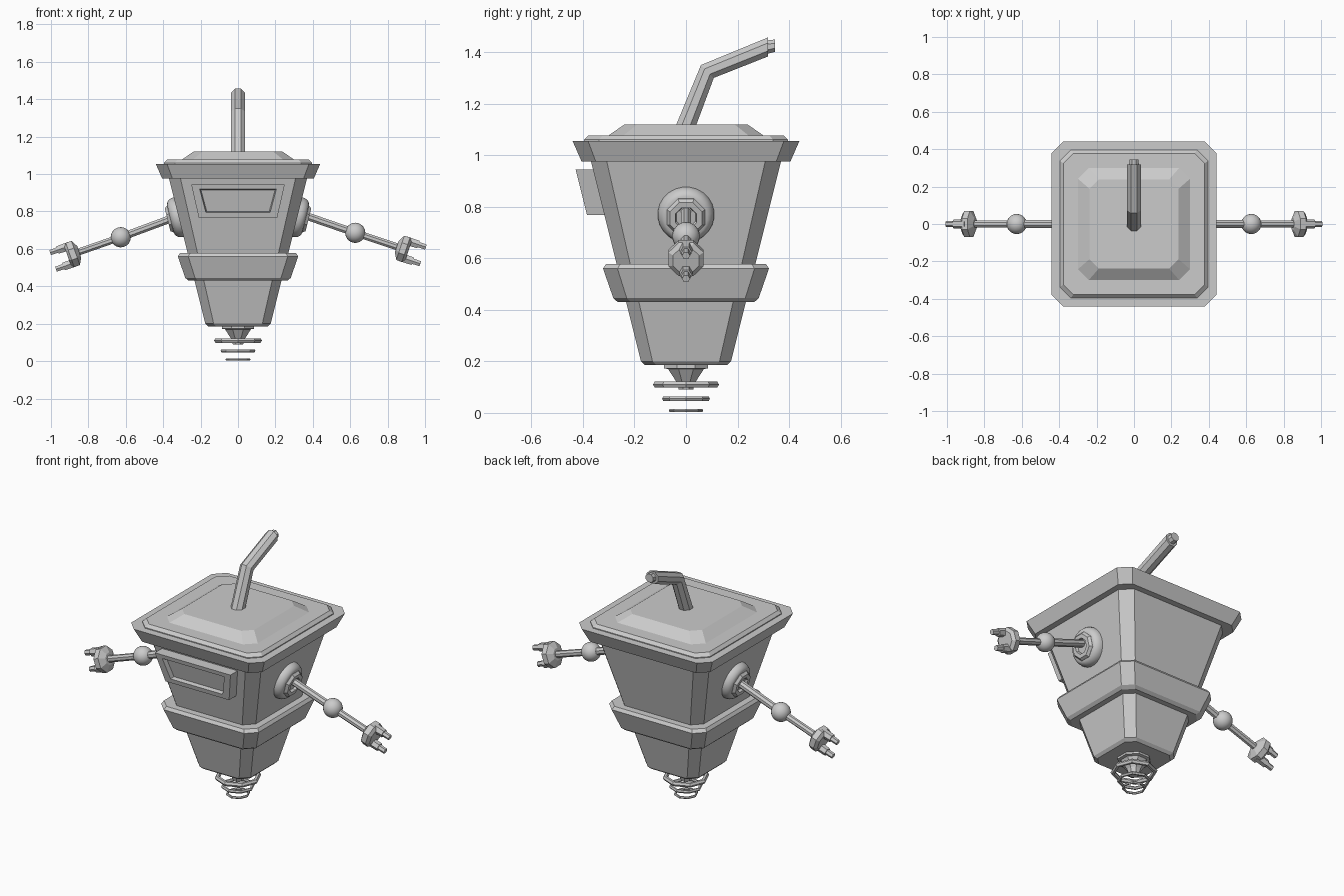
import bpy, math
from mathutils import Vector

if "Cube" in bpy.data.objects:
    bpy.data.objects.remove(bpy.data.objects["Cube"])


def make(name, verts, faces, smooth=False):
    me = bpy.data.meshes.new(name)
    me.from_pydata([tuple(v) for v in verts], [], faces)
    ob = bpy.data.objects.new(name, me)
    bpy.context.collection.objects.link(ob)
    bpy.context.view_layer.objects.active = ob
    ob.select_set(True)
    bpy.ops.object.mode_set(mode='EDIT')
    bpy.ops.mesh.select_all(action='SELECT')
    bpy.ops.mesh.normals_make_consistent(inside=False)
    bpy.ops.object.mode_set(mode='OBJECT')
    if smooth:
        bpy.ops.object.shade_smooth_by_angle(angle=math.radians(40))
    ob.select_set(False)
    return ob


def loft(name, rings, smooth=False):
    n = len(rings[0])
    faces = [(k * n + i, k * n + (i + 1) % n, (k + 1) * n + (i + 1) % n, (k + 1) * n + i)
             for k in range(len(rings) - 1) for i in range(n)]
    faces += [tuple(range(n)), tuple(range((len(rings) - 1) * n, len(rings) * n))]
    return make(name, [v for r in rings for v in r], faces, smooth)


def cut_square(h, c, z):
    a = h - c
    return [(h, -a, z), (h, a, z), (a, h, z), (-a, h, z),
            (-h, a, z), (-h, -a, z), (-a, -h, z), (a, -h, z)]


def boxes(name, sections):
    return loft(name, [cut_square(*s) for s in sections])


def lathe(name, origin, axis, profile, n=8, smooth=False, turn=0.5):
    # profile is (distance along axis, radius)
    w = Vector(axis).normalized()
    u = Vector((0, 1, 0)) if abs(w.y) < 0.9 else Vector((1, 0, 0))
    u = (u - w * u.dot(w)).normalized()
    v = w.cross(u)
    o = Vector(origin)
    ang = [2 * math.pi * (i + turn) / n for i in range(n)]
    return loft(name, [[o + w * t + (u * math.cos(a) + v * math.sin(a)) * r for a in ang]
                       for t, r in profile], smooth)


# Tapered cup, waist band and lid
boxes("cup_body", [(.16, .045, .185), (.175, .045, .2), (.375, .062, 1.0)])
boxes("waist_band", [(.23, .05, .43), (.265, .05, .43), (.282, .052, .445),
                     (.322, .056, .56), (.31, .055, .578), (.26, .05, .578)])
boxes("lid_rim", [(.34, .05, .975), (.405, .055, .975), (.44, .06, 1.055), (.37, .055, 1.055)])
boxes("lid_step", [(.395, .057, 1.04), (.395, .057, 1.06), (.378, .055, 1.077), (.3, .055, 1.077)])
boxes("lid_dome", [(.302, .058, 1.07), (.3, .058, 1.077), (.238, .05, 1.12)])

# Bent drinking straw, mitred at the bend
def straw_ring(y, z, ay, az, r=.04):
    return [(r * math.cos(a), y + ay * math.sin(a), z + az * math.sin(a))
            for a in [math.pi * (i + .5) / 4 for i in range(8)]]


loft("straw", [straw_ring(-.01, 1.09, -.043, 0), straw_ring(.083, 1.325, -.027, .027),
               straw_ring(.318, 1.42, 0, .04), straw_ring(.318, 1.42, 0, .028, .028),
               straw_ring(.346, 1.425, 0, .026, .026)])

# Framed front panel with recessed face
def quad(wt, zt, wb, zb, out):
    return [(x, -(.175 + .25 * (z - .2) + out), z)
            for x, z in ((-wt, zt), (wt, zt), (wb, zb), (-wb, zb))]


loft("front_panel", [quad(.25, .945, .21, .768, -.02), quad(.25, .945, .21, .768, .067),
                     quad(.205, .92, .172, .795, .067), quad(.198, .915, .167, .8, .04)])

# Neck and three hover rings
lathe("neck", (0, 0, .09), (0, 0, 1),
      [(0, .03), (.03, .04), (.08, .075), (.083, .093), (.1, .093)])
for i, (z, outer, tube) in enumerate([(.11, .128, .014), (.055, .093, .0095), (.009, .067, .007)]):
    bpy.ops.mesh.primitive_torus_add(location=(0, 0, z), major_segments=8, minor_segments=6,
                                     major_radius=outer - tube, minor_radius=tube)
    bpy.context.object.name = f"hover_ring_{i + 1}"
    bpy.context.object.select_set(False)

# Arms: shoulder, rods, elbow, claw hand
for side, s, sz, ez, hz in (("left", -1, .757, .662, .572), ("right", 1, .773, .686, .6)):
    normal = Vector((s * .97, 0, -.2425))
    base = Vector((s * .318, 0, .77))
    arc = [math.pi * k / 12 for k in range(6)]
    lathe(f"{side}_shoulder", base, normal,
          [(-.03, .11), (0, .11)] + [(.045 * math.sin(a), .075 + .035 * math.cos(a)) for a in arc]
          + [(.045, .06)], 24, True)
    lathe(f"{side}_shoulder_socket", base, normal,
          [(0, .08), (.045, .08), (.06, .068), (.06, .045), (.045, .04)])
    shoulder = Vector((s * .33, 0, sz + .015))
    elbow = Vector((s * .627, 0, ez))
    hand = Vector((s * .885, 0, hz))
    d1, d2 = elbow - shoulder, hand - elbow
    lathe(f"{side}_upper_arm", shoulder, d1, [(0, .022), (d1.length, .022)])
    lathe(f"{side}_forearm", elbow, d2, [(0, .02), (d2.length, .02)])
    bpy.ops.mesh.primitive_uv_sphere_add(segments=20, ring_count=12, radius=.054, location=elbow)
    bpy.context.object.name = f"{side}_elbow"
    bpy.ops.object.shade_smooth()
    bpy.context.object.select_set(False)
    d = d2.normalized()
    lathe(f"{side}_palm", hand, d,
          [(-.038, .035), (-.018, .074), (.014, .074), (.028, .055)])
    up = Vector((-d.z * s, 0, d.x * s))
    for part, k in (("upper", 1), ("lower", -1)):
        lathe(f"{side}_{part}_finger", hand + up * (.047 * k), d,
              [(0, .026), (.068, .024), (.068, .017), (.11, .016)], 6, turn=0)
